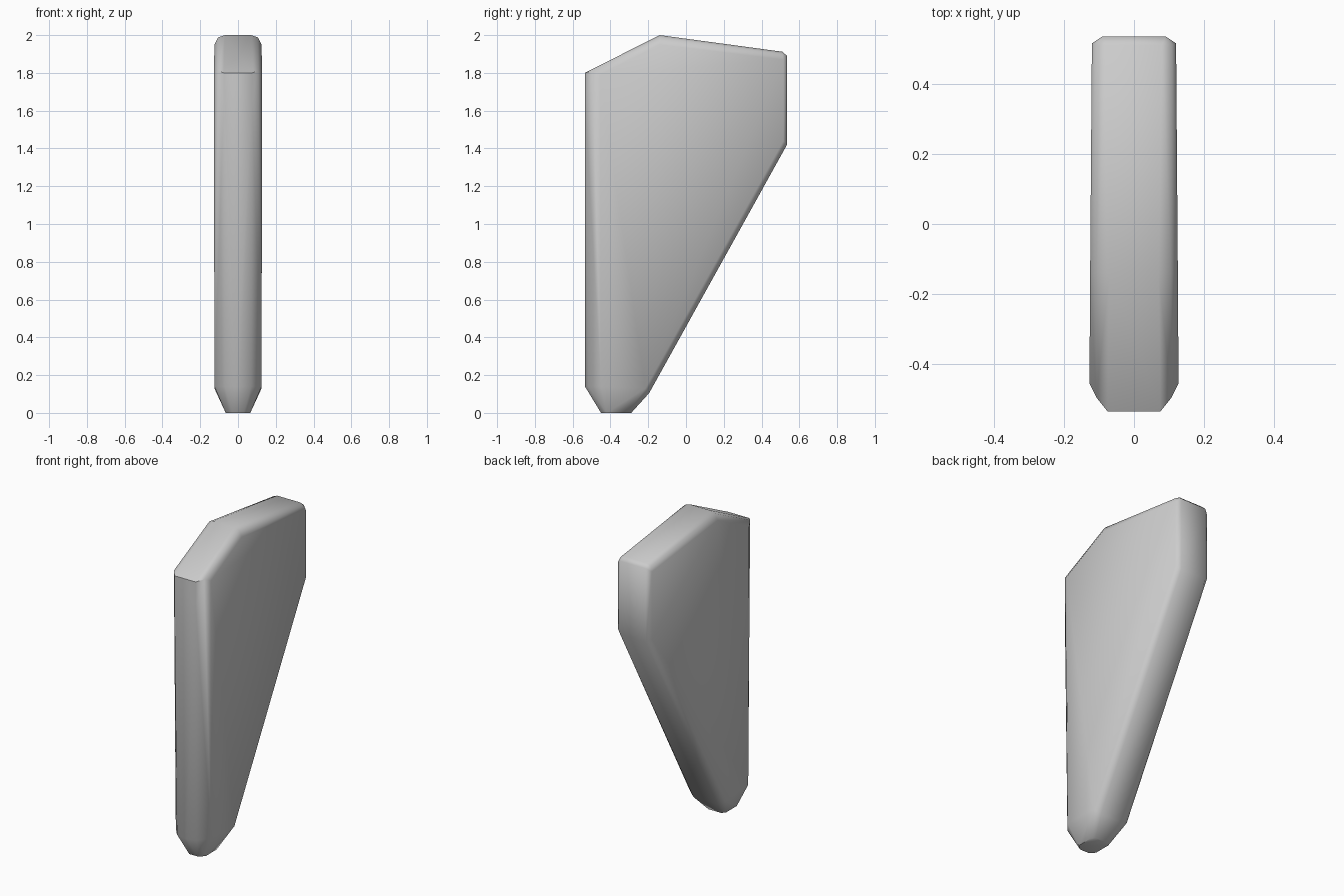
import bpy, bmesh

if "Cube" in bpy.data.objects:
    bpy.data.objects.remove(bpy.data.objects["Cube"])

# Rings of the side profile as (half width, y, z); the body is their convex skin
flat_side = [(0.125, -0.45, 0.14), (0.125, -0.215, 0.13), (0.12, 0.515, 1.44),
             (0.12, 0.515, 1.87), (0.125, -0.14, 1.95), (0.127, -0.455, 1.79)]
rounding = [(0.105, -0.14, 1.988), (0.108, 0.51, 1.9), (0.107, -0.495, 1.81),
            (0.07, -0.517, 0.14)]
rim = [(0.075, -0.535, 1.80), (0.07, -0.14, 2.0), (0.08, 0.51, 1.912),
       (0.09, 0.535, 1.89), (0.09, 0.535, 1.42), (0.085, -0.195, 0.105),
       (0.012, -0.535, 0.14), (0.075, -0.535, 1.65)]
tip = [(0.065, -0.31, 0.0), (0.045, -0.29, 0.0), (0.065, -0.42, 0.0), (0.03, -0.45, 0.0)]

# Mirror the rings across x and skin them
bm = bmesh.new()
for hw, y, z in flat_side + rounding + rim + tip:
    for side in (-1, 1):
        bm.verts.new((side * hw, y, z))
hull = bmesh.ops.convex_hull(bm, input=bm.verts[:])
unused = {g for g in hull["geom_interior"] + hull["geom_unused"]
          if isinstance(g, bmesh.types.BMVert)}
bmesh.ops.delete(bm, geom=list(unused), context='VERTS')
bmesh.ops.dissolve_limit(bm, angle_limit=0.02, verts=bm.verts[:], edges=bm.edges[:])
bmesh.ops.recalc_face_normals(bm, faces=bm.faces[:])

# Tapered slab
mesh = bpy.data.meshes.new("tapered_slab")
bm.to_mesh(mesh)
bm.free()
slab = bpy.data.objects.new("tapered_slab", mesh)
bpy.context.collection.objects.link(slab)
bpy.context.view_layer.objects.active = slab
slab.select_set(True)
bpy.ops.object.shade_smooth_by_angle(angle=0.9)
